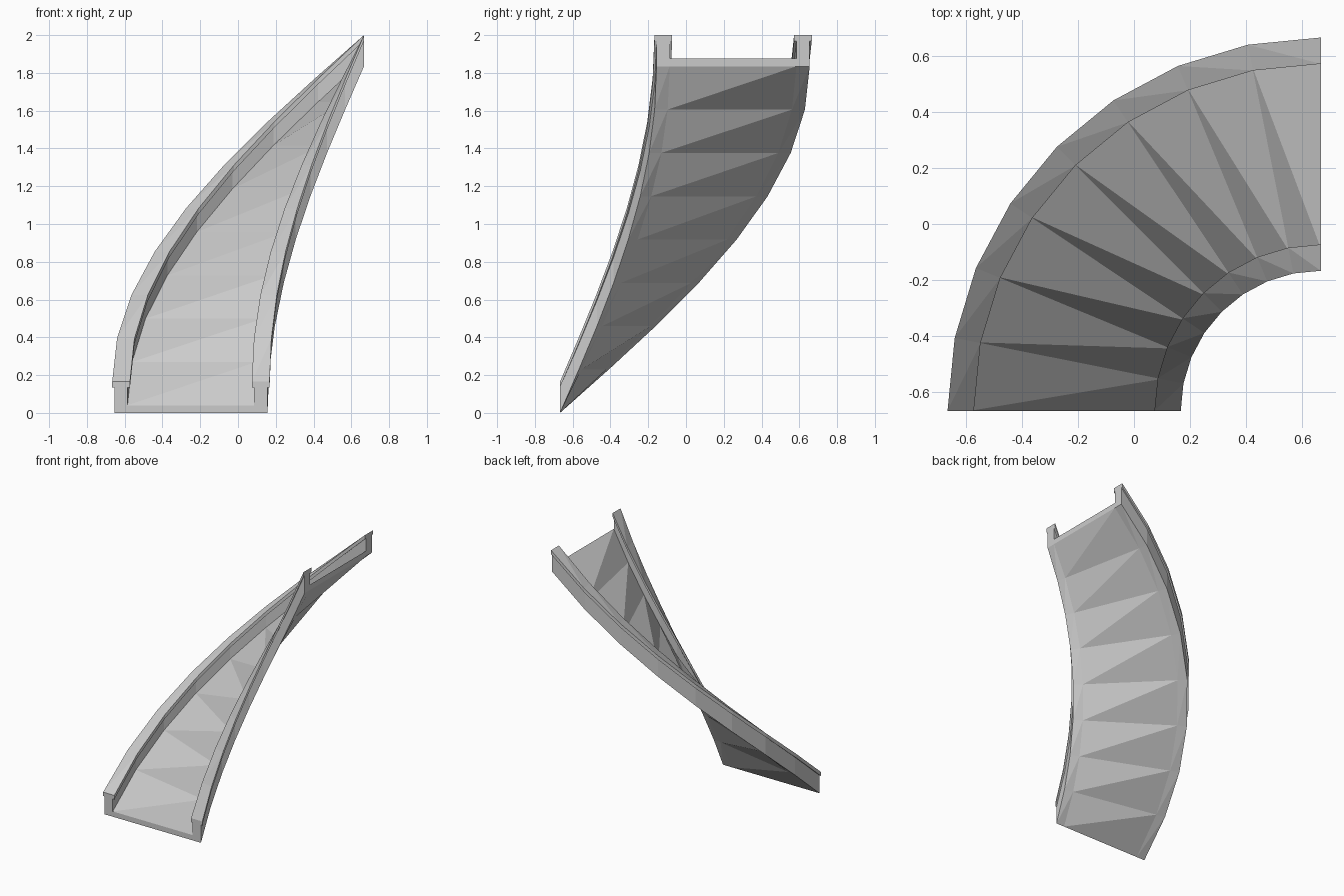
import bpy, bmesh
from math import sin, cos, pi

if "Cube" in bpy.data.objects:
    bpy.data.objects.remove(bpy.data.objects["Cube"])

STEPS = 8                     # flat segments over the quarter turn
CX, CY = 0.667, -0.667        # turning centre
R_IN, R_OUT = 0.5, 1.333      # outer limits of the two rails
TOP, CAP, FLOOR = 0.165, 0.135, 0.04
RISE = 2.0 - TOP
LIP, WALL, CAP_W = 0.011, 0.081, 0.094   # offsets inward from the rail's outer edge

# Cross-section of one rail (offset, height), from inside bottom round to floor top
rail = [(WALL, 0), (LIP, 0), (LIP, CAP), (0, CAP), (0, TOP),
        (CAP_W, TOP), (CAP_W, CAP), (WALL, CAP), (WALL, FLOOR)]
outer = [(R_OUT - o, z) for o, z in rail]
inner = [(R_IN + o, z) for o, z in reversed(rail)]
profile = outer + inner       # closed loop, counter-clockwise in (radius, height)

# Sweep the cross-section up the quarter helix
bm = bmesh.new()
rings = []
for i in range(STEPS + 1):
    t = i / STEPS
    a = t * pi / 2
    rings.append([bm.verts.new((CX - r * cos(a), CY + r * sin(a), z + RISE * t))
                  for r, z in profile])
n = len(profile)
for p, q in zip(rings, rings[1:]):
    for j in range(n):
        k = (j + 1) % n
        bm.faces.new((p[j], p[k], q[k]))
        bm.faces.new((p[j], q[k], q[j]))

# Close both ends: floor strip plus the two rails
m = len(rail)
for ring in (rings[0], rings[-1]):
    bm.faces.new((ring[0], ring[m - 1], ring[m], ring[-1]))
    bm.faces.new(ring[:m])
    bm.faces.new(ring[m:])
bmesh.ops.recalc_face_normals(bm, faces=bm.faces)

mesh = bpy.data.meshes.new("curved_slide")
bm.to_mesh(mesh)
bm.free()
bpy.context.collection.objects.link(bpy.data.objects.new("curved_slide", mesh))
